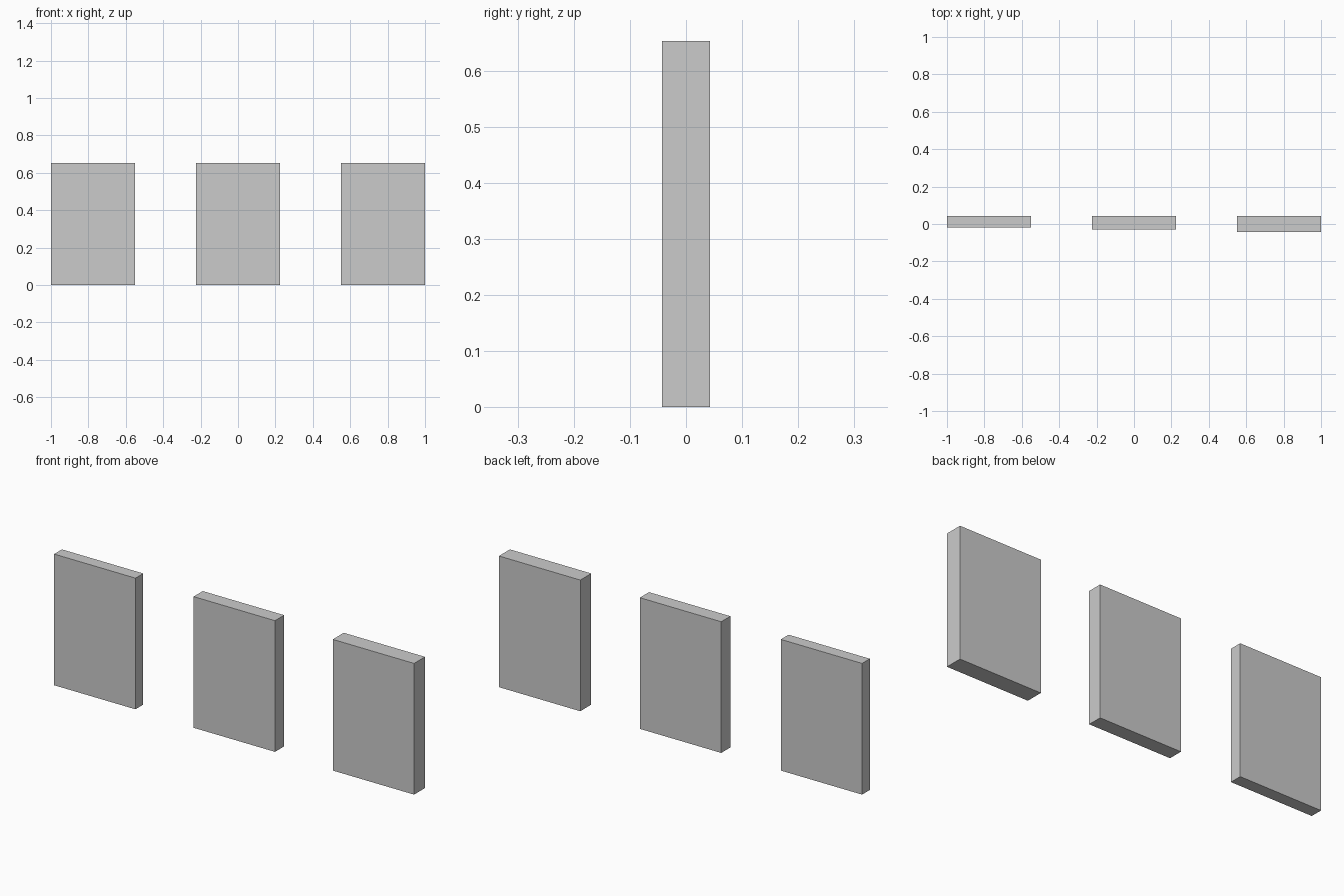
import bpy

if "Cube" in bpy.data.objects:
    bpy.data.objects.remove(bpy.data.objects["Cube"])

WIDTH, HEIGHT, BACK = 0.448, 0.653, 0.043


def panel(name, x, front):
    # Upright slab standing on the ground, with its back on the shared plane
    bpy.ops.mesh.primitive_cube_add(size=1, location=(x, (front + BACK) / 2, HEIGHT / 2))
    obj = bpy.context.object
    obj.name = name
    obj.scale = (WIDTH, BACK - front, HEIGHT)
    bpy.ops.object.transform_apply(location=False, rotation=False, scale=True)


# Three panels in a row, thicker from left to right
SPACING = 1 - WIDTH / 2
panel("thin_panel", -SPACING, -0.018)
panel("medium_panel", 0, -0.029)
panel("thick_panel", SPACING, -0.043)
